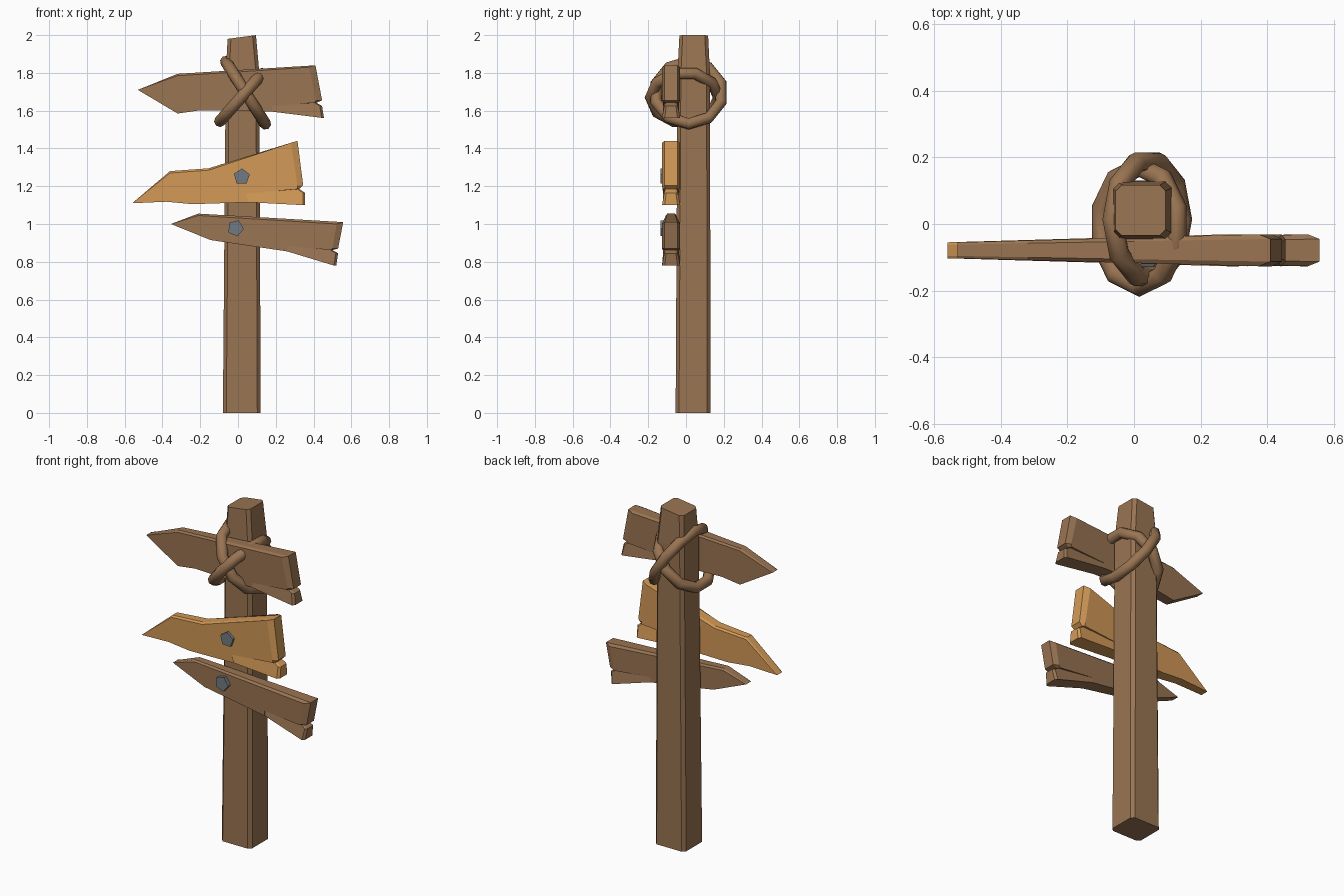
import bpy, bmesh, math
from math import radians

if "Cube" in bpy.data.objects:
    bpy.data.objects.remove(bpy.data.objects["Cube"])


def material(name, rgb):
    m = bpy.data.materials.new(name)
    m.diffuse_color = (*rgb, 1)
    m.use_nodes = True
    m.node_tree.nodes["Principled BSDF"].inputs["Base Color"].default_value = m.diffuse_color
    return m


BROWN = material("brown_wood", (0.32, 0.175, 0.085))
ORANGE = material("orange_wood", (0.65, 0.32, 0.095))
GREY = material("grey_iron", (0.17, 0.195, 0.225))


def finish(bm, name, mat):
    bmesh.ops.recalc_face_normals(bm, faces=bm.faces)
    me = bpy.data.meshes.new(name)
    bm.to_mesh(me)
    bm.free()
    me.materials.append(mat)
    ob = bpy.data.objects.new(name, me)
    bpy.context.collection.objects.link(ob)
    return ob


def loft(bm, rings):
    """Join equal rings of points into a closed solid."""
    vs = [[bm.verts.new(p) for p in r] for r in rings]
    n = len(vs[0])
    for a, b in zip(vs, vs[1:]):
        for i in range(n):
            j = (i + 1) % n
            bm.faces.new((a[i], a[j], b[j], b[i]))
    bm.faces.new(vs[0])
    bm.faces.new(vs[-1])


# Post: chamfered square section, pinched near the slanted top
def section(x0, x1, y0, y1, z, slant=0.0, c=0.018):
    pts = [(x0 + c, y0), (x1 - c, y0), (x1, y0 + c), (x1, y1 - c),
           (x1 - c, y1), (x0 + c, y1), (x0, y1 - c), (x0, y0 + c)]
    return [(x, y, z - slant * (x1 - x) / (x1 - x0)) for x, y in pts]


bm = bmesh.new()
loft(bm, [section(-0.08, 0.12, -0.055, 0.13, 0),
          section(-0.065, 0.113, -0.045, 0.127, 1.80),
          section(-0.055, 0.095, -0.035, 0.117, 2.0, 0.02)])
finish(bm, "post", BROWN)


# Planks: arrow-shaped boards, thinner at the tip, split at the square end
def plank(name, mat, tip, top, end, crack, wedge, bottom):
    """end: upper and lower corner; crack: inner point and mouth;
    wedge: end top, end bottom, inner bottom; top/bottom: edge points."""
    bm = bmesh.new()
    x_tip, x_end = tip[0], max(end[0][0], end[1][0])

    def layers(points):
        # each point: x, z, x inset, z inset, thickness factor
        rings = []
        for side, inset in ((-0.048, 1), (-0.034, 0), (0.034, 0), (0.048, 1)):
            ring = []
            for x, z, dx, dz, k in points:
                px, pz = x - dx * inset, z - dz * inset
                f = 0.5 + 0.5 * min(1, (px - x_tip) / (x_end - x_tip) * 1.1)
                ring.append((px, -0.079 + side * f * k, pz))
            rings.append(ring)
        loft(bm, rings)

    inner, mouth = crack
    main = [(*tip, 0, 0, 1)] + [(*p, 0, 0.01, 1) for p in top]
    main += [(*end[0], 0.035, 0.01, 1), (*end[1], 0.03, 0, 1),
             (*mouth, 0.01, 0, 0.9), (*inner, 0, 0, 1),
             (*wedge[2], 0, 0, 1)]
    main += [(*p, 0, 0, 1) for p in bottom]
    layers(main)
    layers([(*inner, 0, 0, 0.98), (*mouth, 0.01, 0, 0.65),
            (*wedge[0], 0.012, 0, 0.75), (*wedge[1], 0.012, 0, 1),
            (*wedge[2], 0, 0, 0.99)])
    finish(bm, name, mat)


plank("top_plank", BROWN, (-0.53, 1.71), [(-0.32, 1.795), (0.0, 1.815)],
      [(0.41, 1.84), (0.445, 1.655)], [(0.18, 1.625), (0.415, 1.642)],
      [(0.445, 1.625), (0.455, 1.562), (0.18, 1.595)],
      [(-0.20, 1.602), (-0.32, 1.585)])
plank("middle_plank", ORANGE, (-0.56, 1.11), [(-0.36, 1.28), (-0.155, 1.295)],
      [(0.315, 1.44), (0.345, 1.205)], [(0.04, 1.16), (0.325, 1.185)],
      [(0.355, 1.165), (0.355, 1.10), (0.06, 1.115)],
      [(-0.24, 1.105), (-0.38, 1.118)])
plank("lower_plank", BROWN, (-0.355, 1.0), [(-0.21, 1.055)],
      [(0.557, 1.01), (0.53, 0.87)], [(0.26, 0.885), (0.50, 0.862)],
      [(0.53, 0.845), (0.52, 0.78), (0.26, 0.855)],
      [(-0.145, 0.915)])


# Nails: five-sided heads
def nail(name, x, z, turn):
    ring = [(x + 0.044 * math.cos(radians(turn + 72 * i)),
             z + 0.044 * math.sin(radians(turn + 72 * i))) for i in range(5)]
    bm = bmesh.new()
    loft(bm, [[(a, y, b) for a, b in ring] for y in (-0.136, -0.09)])
    finish(bm, name, GREY)


nail("middle_nail", 0.02, 1.25, 88)
nail("lower_nail", -0.013, 0.978, 68)


# Rope: two tilted loops crossing in front of the top plank
def rope(name, loc, radius, tilt, y_radius, phase):
    bm = bmesh.new()
    n, m, r = 10, 8, 0.031
    rings = []
    for i in range(n):
        a = 2 * math.pi * (i + phase) / n
        ring = []
        for j in range(m):
            b = 2 * math.pi * j / m
            u = (radius + r * math.cos(b)) * math.cos(a)
            v = (y_radius + r * math.cos(b)) * math.sin(a)
            w = r * math.sin(b)
            t = radians(tilt)
            ring.append(bm.verts.new((
                loc[0] + u * math.cos(t) + w * math.sin(t), loc[1] + v,
                loc[2] - u * math.sin(t) + w * math.cos(t))))
        rings.append(ring)
    for i in range(n):
        p, q = rings[i], rings[(i + 1) % n]
        for j in range(m):
            k = (j + 1) % m
            bm.faces.new((p[j], p[k], q[k], q[j])).smooth = True
    finish(bm, name, BROWN)


rope("rope_loop_a", (0.04, 0.014, 1.695), 0.195, 57.6, 0.18, 0.0)
rope("rope_loop_b", (0.016, -0.008, 1.67), 0.178, 131.5, 0.18, 0.5)
